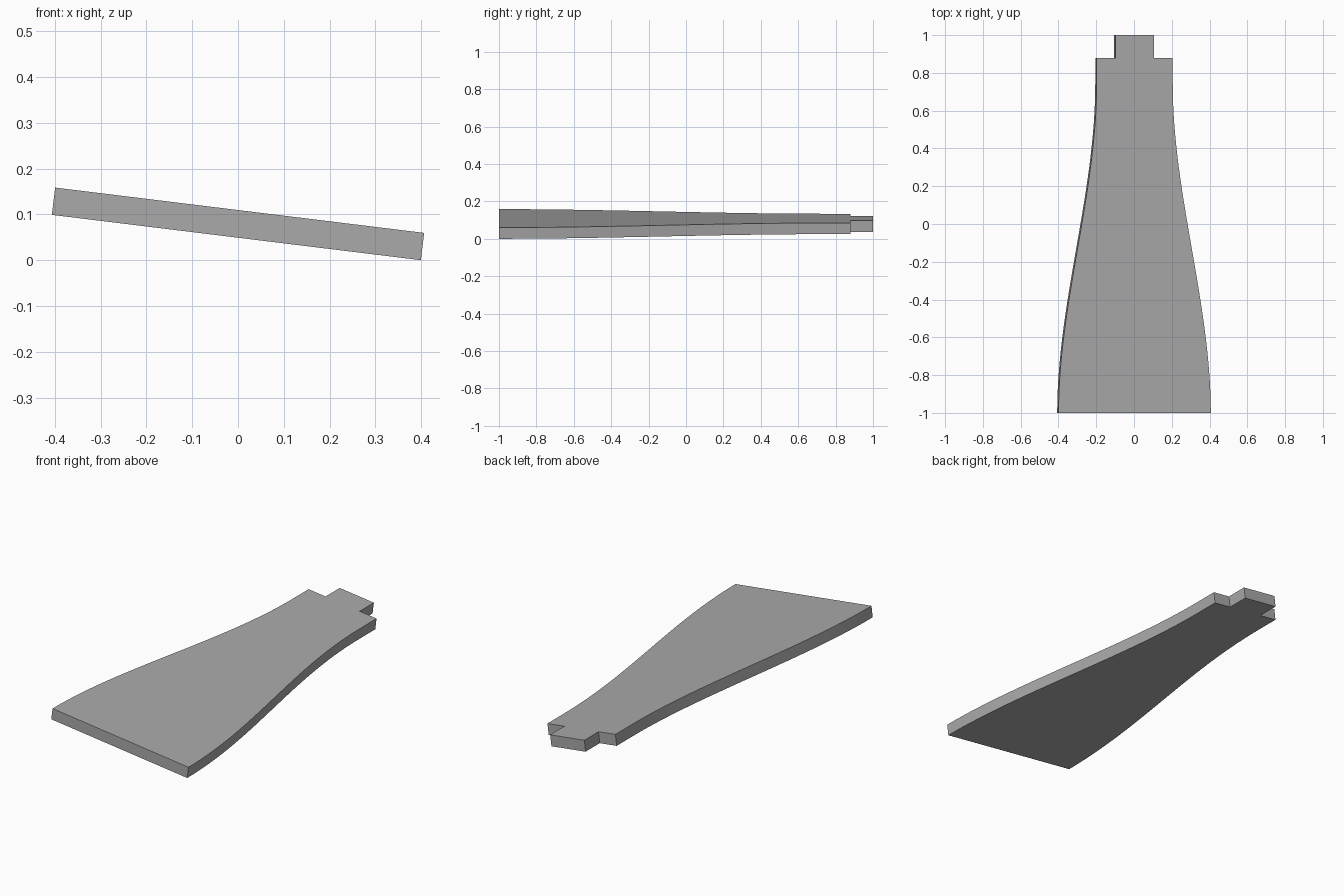
import bpy, bmesh, math
from mathutils import Matrix

cube = bpy.data.objects.get("Cube")
if cube:
    bpy.data.objects.remove(cube, do_unlink=True)

THICK = 0.06
TILT = math.radians(7)
WIDE, NARROW, TENON = 0.406, 0.203, 0.102   # half widths
FRONT, CURVE_END, SHOULDER, BACK = -1.0, 0.74, 0.88, 1.0
STEPS = 32

grey = bpy.data.materials.new("plain grey")
grey.use_nodes = True
colour = (0.4, 0.4, 0.4, 1)
grey.diffuse_color = colour
grey.node_tree.nodes["Principled BSDF"].inputs["Base Color"].default_value = colour

# One side of the outline: a smooth taper, a straight neck and a stepped tenon
side = []
for i in range(STEPS + 1):
    t = i / STEPS
    ease = t * t * (3 - 2 * t)
    side.append((WIDE + (NARROW - WIDE) * ease, FRONT + (CURVE_END - FRONT) * t))
side += [(NARROW, SHOULDER), (TENON, SHOULDER), (TENON, BACK)]
outline = side + [(-x, y) for x, y in reversed(side)]

# Thick plate, rolled about its length
bm = bmesh.new()
face = bm.faces.new([bm.verts.new((x, y, -THICK / 2)) for x, y in outline])
extruded = bmesh.ops.extrude_face_region(bm, geom=[face])
top = [v for v in extruded["geom"] if isinstance(v, bmesh.types.BMVert)]
bmesh.ops.translate(bm, verts=top, vec=(0, 0, THICK))
bmesh.ops.recalc_face_normals(bm, faces=bm.faces)
bm.transform(Matrix.Rotation(TILT, 4, "Y"))
lowest = min(v.co.z for v in bm.verts)
bm.transform(Matrix.Translation((0, 0, -lowest)))

mesh = bpy.data.meshes.new("tapered_plate")
bm.to_mesh(mesh)
bm.free()
mesh.materials.append(grey)
plate = bpy.data.objects.new("tapered_plate", mesh)
bpy.context.collection.objects.link(plate)

# Smooth curved sides with sharp corners
bpy.ops.object.select_all(action="DESELECT")
plate.select_set(True)
bpy.context.view_layer.objects.active = plate
bpy.ops.object.shade_smooth_by_angle(angle=math.radians(30))
